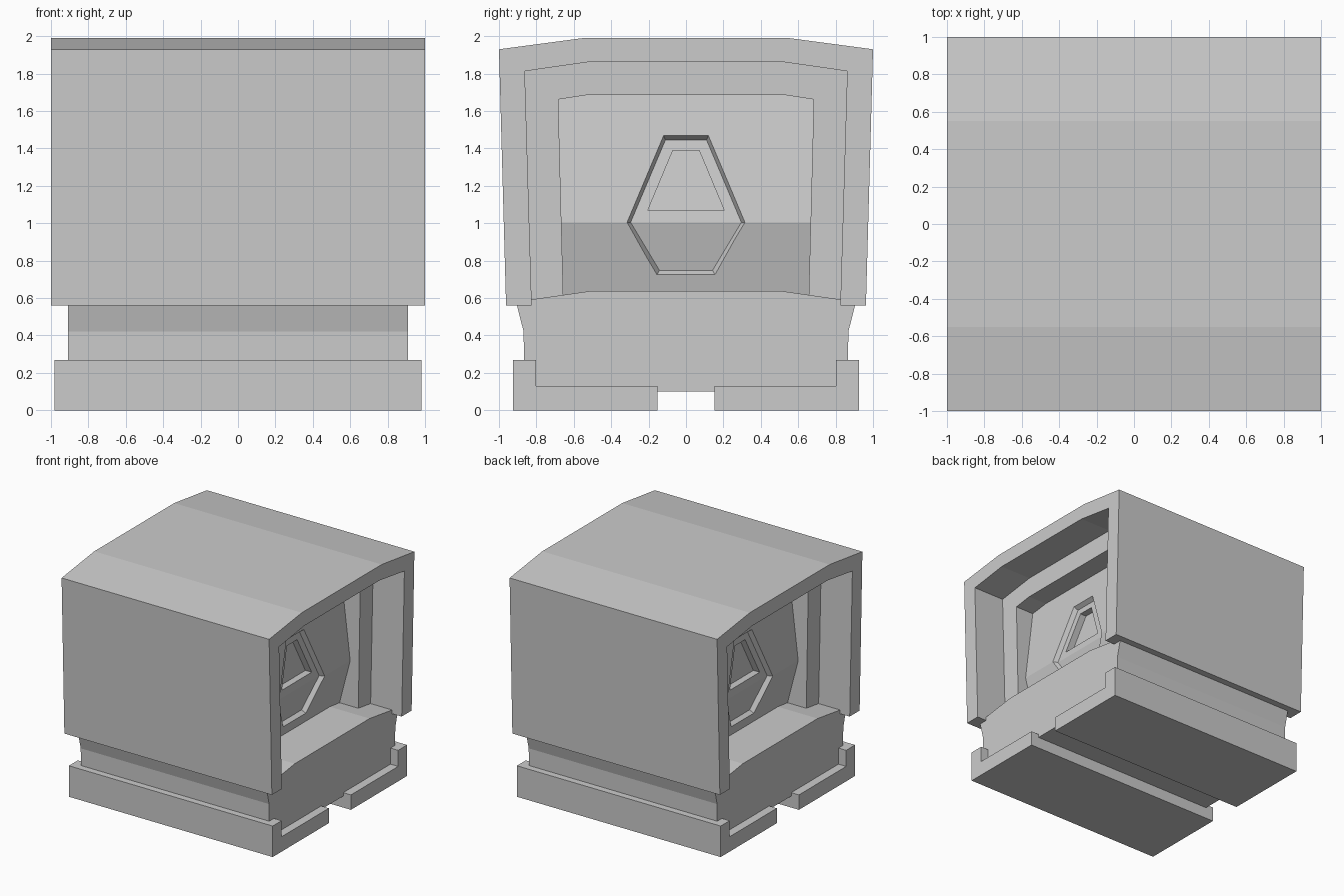
import bpy, bmesh

if "Cube" in bpy.data.objects:
    bpy.data.objects.remove(bpy.data.objects["Cube"])

BEND = 1.005  # height of the crease in the inner panel


def panel_x(z):
    """Distance of the creased inner panel from the centre at height z."""
    return 0.615 - (0.14 * (z - BEND) if z > BEND else 0.247 * (BEND - z))


def mesh_object(name, verts, faces):
    bm = bmesh.new()
    vs = [bm.verts.new(v) for v in verts]
    for f in faces:
        bm.faces.new([vs[i] for i in f])
    bmesh.ops.recalc_face_normals(bm, faces=bm.faces)
    me = bpy.data.meshes.new(name)
    bm.to_mesh(me)
    bm.free()
    ob = bpy.data.objects.new(name, me)
    bpy.context.collection.objects.link(ob)
    return ob


def loft(name, ring_a, ring_b, caps=None):
    """Join two rings; caps lists the faces closing each end."""
    n = len(ring_a)
    caps = caps or [list(range(n))]
    faces = [(i, (i + 1) % n, n + (i + 1) % n, n + i) for i in range(n)]
    faces += caps + [[n + i for i in c] for c in caps]
    return mesh_object(name, ring_a + ring_b, faces)


def prism_x(name, pts, x0, x1):
    return loft(name, [(x0, y, z) for y, z in pts], [(x1, y, z) for y, z in pts])


def mirrored(half):
    """Complete a right-hand (y, z) outline with its mirror image."""
    return half + [(-y, z) for y, z in reversed(half)]


def arch(outer, inner):
    """Arch outline from right-hand outer and inner half outlines."""
    return mirrored(outer) + [(-y, z) for y, z in inner] + inner[::-1]


# Outer shell
prism_x("outer_shell", arch([(0.962, 0.56), (1.0, 1.93), (0.55, 1.99)],
                            [(0.825, 0.56), (0.862, 1.813), (0.515, 1.863)]), -1, 1)

# Stepped inner frame, its outer edge sunk into the shell
prism_x("inner_frame", arch([(0.85, 0.57), (0.885, 1.835), (0.515, 1.89)],
                            [(0.655, 0.57), (0.683, 1.662), (0.52, 1.687)]), -0.7, 0.7)

# Creased core panel seen inside the frame on both sides
side = [(panel_x(z), z) for z in (0.5, BEND, 1.76)]
outline = mirrored(side)
core = loft("core_panel", [(x, -0.76, z) for x, z in outline],
            [(x, 0.76, z) for x, z in outline])

# Six-sided recess with a trapezoid pocket, cut into each side
HEX_OUT = mirrored([(0.155, 0.725), (0.315, BEND), (0.12, 1.468)])
HEX_IN = mirrored([(0.142, 0.748), (0.296, BEND), (0.11, 1.445)])
POCKET = mirrored([(0.205, 1.067), (0.07, 1.39)])
DEPTH = 0.04
for s in (1, -1):
    floor = [(s * (panel_x(z) - DEPTH), y, z) for y, z in HEX_IN]
    rim = [(s * panel_x(z), y, z) for y, z in HEX_OUT]
    # carry the sloped walls past the panel surface
    lip = [tuple(r + 0.5 * (r - f) for r, f in zip(a, b)) for a, b in zip(rim, floor)]
    cutters = [
        loft("hex_cutter", floor, lip, [[0, 1, 4, 5], [1, 2, 3, 4]]),
        loft("pocket_cutter",
             [(s * (panel_x(z) - DEPTH - 0.06), y, z) for y, z in POCKET],
             [(s * 0.7, y, z) for y, z in POCKET]),
    ]
    for c in cutters:
        c.hide_render = True
        c.hide_set(True)
        mod = core.modifiers.new("recess", 'BOOLEAN')
        mod.operation = 'DIFFERENCE'
        mod.solver = 'EXACT'
        mod.object = c

# Lower body under the shell
prism_x("lower_body", mirrored([(0.865, 0.10), (0.868, 0.42), (0.905, 0.565),
                                (0.83, 0.592), (0.515, 0.637)]), -0.908, 0.908)

# Two base runners with raised outer lips
for s, label in ((1, "back"), (-1, "front")):
    pts = [(0.152, 0), (0.925, 0), (0.925, 0.27), (0.802, 0.27), (0.802, 0.13), (0.152, 0.13)]
    prism_x(label + "_base_runner", [(s * y, z) for y, z in pts], -0.982, 0.982)
